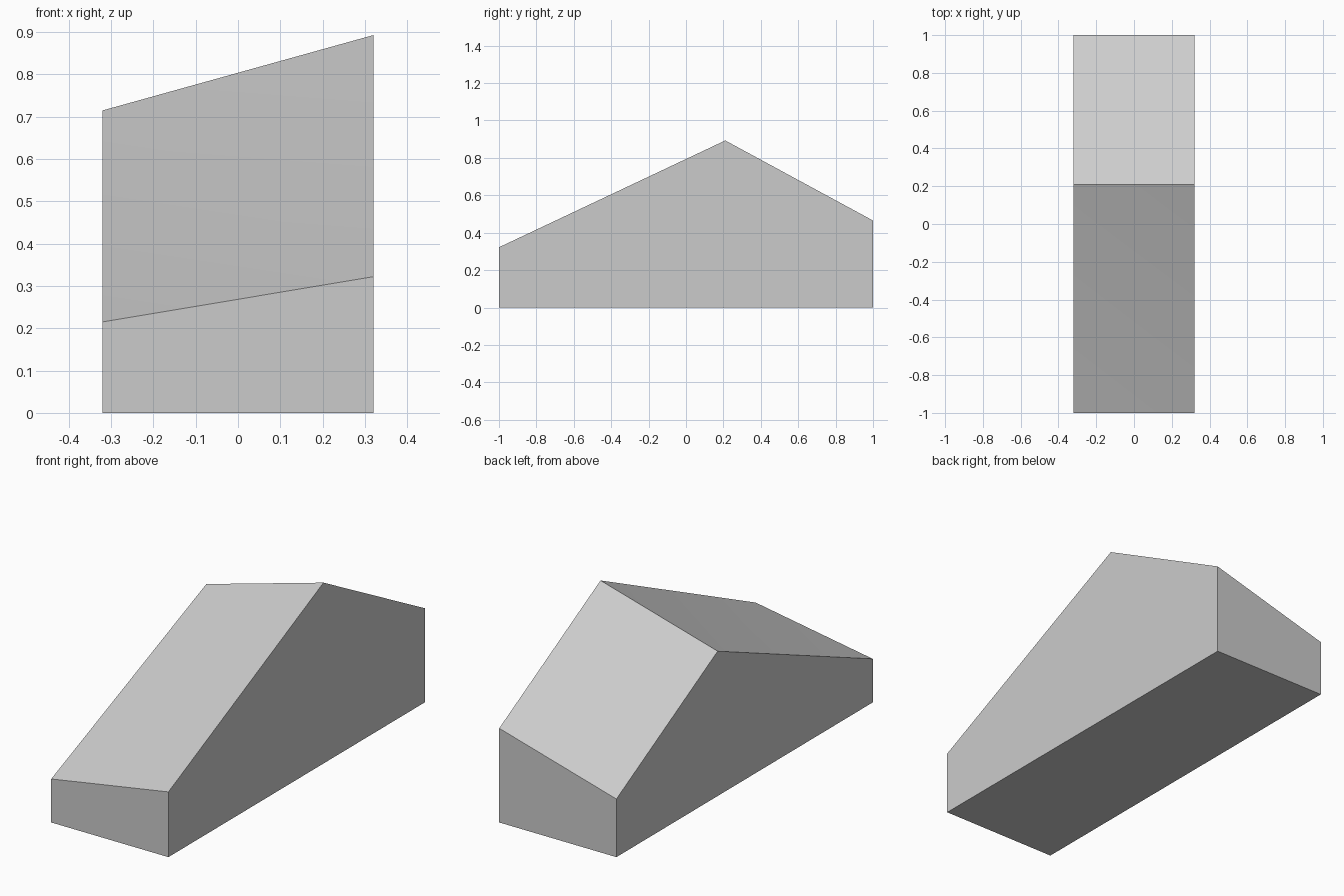
import bpy
import bmesh
import math

if "Cube" in bpy.data.objects:
    bpy.data.objects.remove(bpy.data.objects["Cube"], do_unlink=True)

# Plain grey surface
grey = bpy.data.materials.new("plain grey")
grey.use_nodes = True
color = (0.6, 0.6, 0.6, 1)
grey.diffuse_color = color
grey.node_tree.nodes["Principled BSDF"].inputs["Base Color"].default_value = color

HALF_WIDTH = 0.32
# Side profiles: (y, z) from front bottom, over the ridge, to back bottom
low_side = [(-1, 0), (-1, 0.215), (0.21, 0.715), (1, 0.287), (1, 0)]
tall_side = [(-1, 0), (-1, 0.322), (0.21, 0.893), (1, 0.465), (1, 0)]

bm = bmesh.new()
right = [bm.verts.new((-HALF_WIDTH, y, z)) for y, z in low_side]
left = [bm.verts.new((HALF_WIDTH, y, z)) for y, z in tall_side]

# Side walls
bm.faces.new(right)
bm.faces.new(left)
# Front, slopes, back and base bridge the two profiles
for i in range(len(right)):
    j = (i + 1) % len(right)
    if i == 1:  # the long slope is twisted, so fold it along a diagonal
        bm.faces.new((right[i], left[i], right[j]))
        bm.faces.new((left[i], left[j], right[j]))
    else:
        bm.faces.new((right[i], left[i], left[j], right[j]))
bmesh.ops.recalc_face_normals(bm, faces=bm.faces)

mesh = bpy.data.meshes.new("wedge_block")
bm.to_mesh(mesh)
bm.free()
mesh.materials.append(grey)
block = bpy.data.objects.new("wedge_block", mesh)
bpy.context.collection.objects.link(block)

# Soften only the shallow fold; keep the outer edges crisp
bpy.context.view_layer.objects.active = block
block.select_set(True)
bpy.ops.object.shade_smooth_by_angle(angle=math.radians(30))
